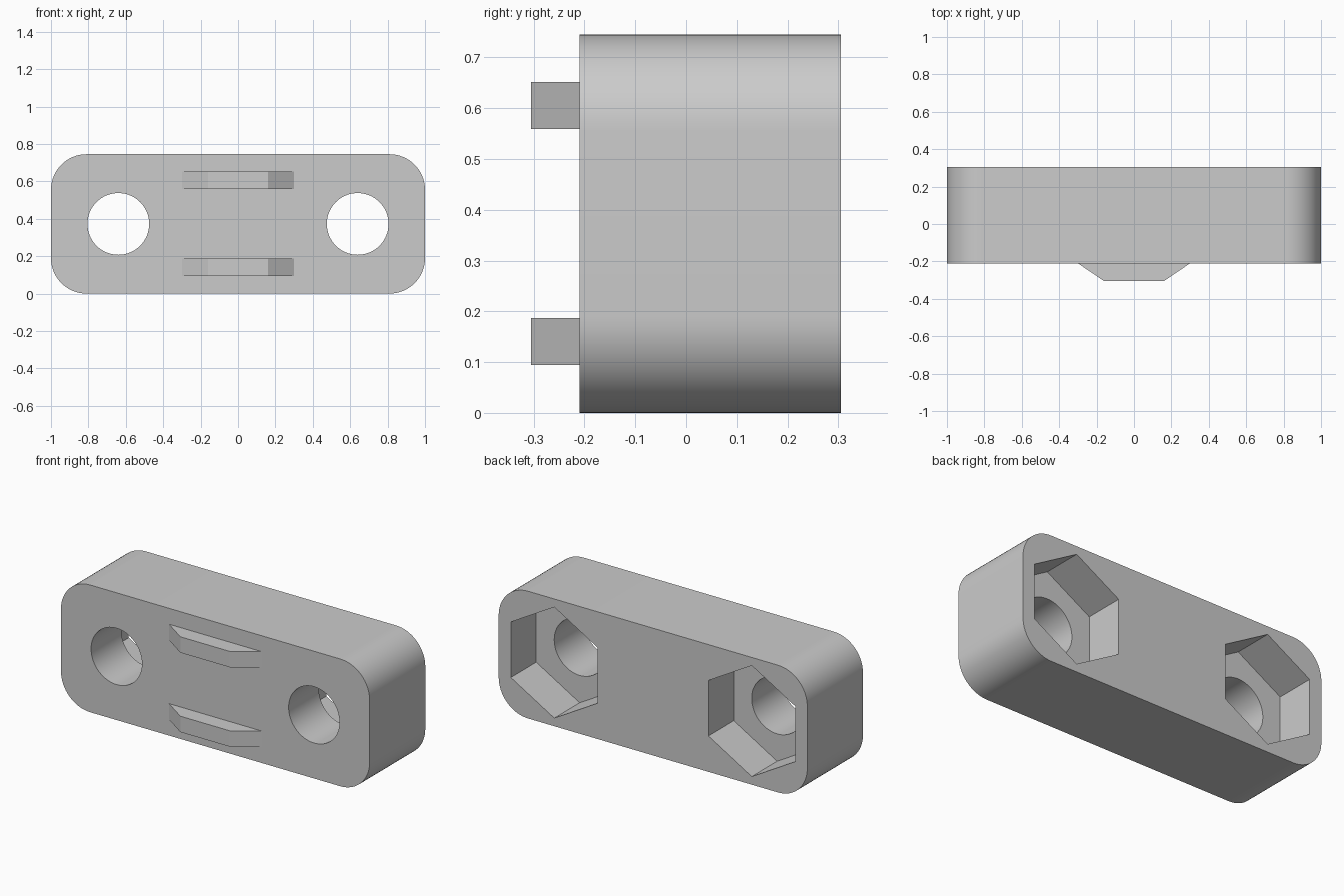
import bpy, bmesh
from math import cos, sin, pi, radians
from mathutils import Vector

cube = bpy.data.objects.get("Cube")
if cube:
    bpy.data.objects.remove(cube, do_unlink=True)

FRONT, BACK, HEIGHT, CORNER = -0.21, 0.305, 0.745, 0.19
MID = HEIGHT / 2
HOLE_X, HOLE_R = 0.64, 0.165
POCKET_R, POCKET_FLOOR = 0.325, 0.07

grey = bpy.data.materials.new("light grey")
grey.use_nodes = True
colour = (0.6, 0.6, 0.6, 1)
grey.diffuse_color = colour
grey.node_tree.nodes["Principled BSDF"].inputs["Base Color"].default_value = colour


def prism(name, points, direction):
    """Extrude a closed outline of 3D points along a direction."""
    bm = bmesh.new()
    face = bm.faces.new([bm.verts.new(p) for p in points])
    top = bmesh.ops.extrude_face_region(bm, geom=[face])
    verts = [v for v in top["geom"] if isinstance(v, bmesh.types.BMVert)]
    bmesh.ops.translate(bm, verts=verts, vec=Vector(direction))
    bmesh.ops.recalc_face_normals(bm, faces=bm.faces)
    mesh = bpy.data.meshes.new(name)
    bm.to_mesh(mesh)
    bm.free()
    mesh.materials.append(grey)
    obj = bpy.data.objects.new(name, mesh)
    bpy.context.collection.objects.link(obj)
    return obj


def ring(x, z, y, radius, count):
    """Regular polygon facing the front, with a corner at the top."""
    return [(x + radius * sin(2 * pi * i / count), y,
             z + radius * cos(2 * pi * i / count)) for i in range(count)]


def activate(obj):
    bpy.ops.object.select_all(action='DESELECT')
    obj.select_set(True)
    bpy.context.view_layer.objects.active = obj


def cut(obj, cutter):
    activate(obj)
    mod = obj.modifiers.new("cut", 'BOOLEAN')
    mod.operation, mod.solver, mod.object = 'DIFFERENCE', 'EXACT', cutter
    bpy.ops.object.modifier_apply(modifier=mod.name)
    bpy.data.objects.remove(cutter, do_unlink=True)


# Rounded block
outline = []
STEPS = 16
for k, (sx, sz) in enumerate([(1, 1), (-1, 1), (-1, -1), (1, -1)]):
    for i in range(STEPS + 1):
        a = (k + i / STEPS) * pi / 2
        outline.append((sx * (1 - CORNER) + CORNER * cos(a), FRONT,
                        MID + sz * (MID - CORNER) + CORNER * sin(a)))
body = prism("body", outline, (0, BACK - FRONT, 0))

# Bolt holes with hexagonal nut pockets at the back
for side in (-1, 1):
    x = side * HOLE_X
    cut(body, prism("hole_cutter", ring(x, MID, FRONT - 0.1, HOLE_R, 64), (0, 1, 0)))
    cut(body, prism("pocket_cutter", ring(x, MID, POCKET_FLOOR, POCKET_R, 6), (0, 0.4, 0)))

activate(body)
bpy.ops.object.shade_smooth_by_angle(angle=radians(30))

# Tapered ribs on the front
rib = [(-0.3, FRONT), (-0.16, -0.305), (0.16, -0.305), (0.3, FRONT),
       (0.3, FRONT + 0.01), (-0.3, FRONT + 0.01)]
for name, z in (("lower_rib", 0.094), ("upper_rib", 0.559)):
    prism(name, [(x, y, z) for x, y in rib], (0, 0, 0.093))
